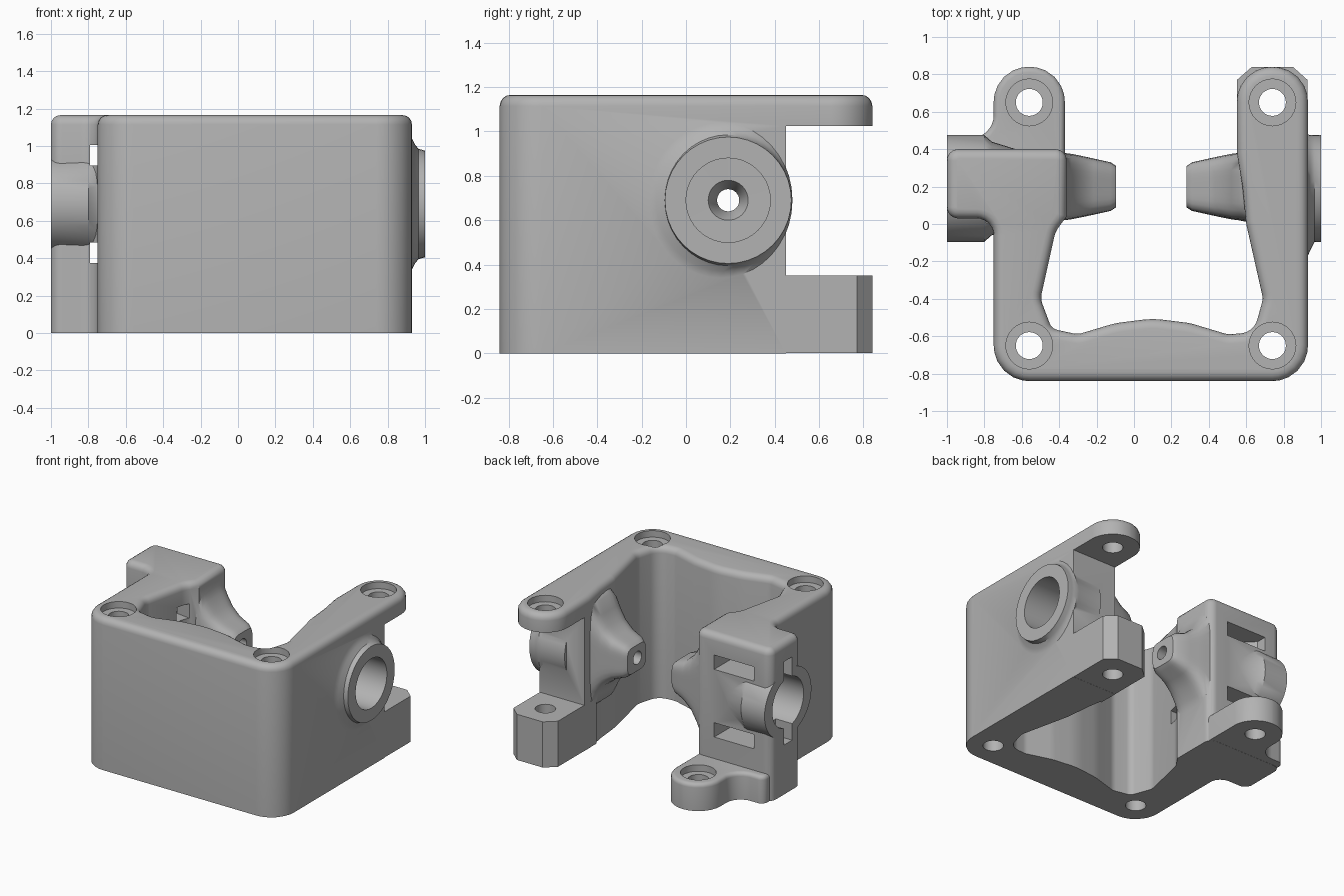
import bpy, bmesh, math
from mathutils import Vector, Matrix

if "Cube" in bpy.data.objects:
    bpy.data.objects.remove(bpy.data.objects["Cube"], do_unlink=True)

grey = bpy.data.materials.new("matte_grey")
grey.use_nodes = True
colour = (0.45, 0.45, 0.45, 1)
grey.diffuse_color = colour
grey.node_tree.nodes["Principled BSDF"].inputs["Base Color"].default_value = colour

AXIS_Y, AXIS_Z, TOP = 0.19, 0.69, 1.165


def finish(bm, name):
    bmesh.ops.recalc_face_normals(bm, faces=bm.faces)
    mesh = bpy.data.meshes.new(name)
    bm.to_mesh(mesh)
    bm.free()
    mesh.materials.append(grey)
    ob = bpy.data.objects.new(name, mesh)
    bpy.context.collection.objects.link(ob)
    return ob


def rounded(corners, steps=6):
    """Fillet each (x, y, radius) corner of an outline."""
    out = []
    for i, (x, y, r) in enumerate(corners):
        p = Vector((x, y))
        a = Vector(corners[i - 1][:2]) - p
        b = Vector(corners[(i + 1) % len(corners)][:2]) - p
        if r == 0:
            out.append(p)
            continue
        half = a.angle(b) / 2
        d = r / math.tan(half)
        a, b = p + a.normalized() * d, p + b.normalized() * d
        mid = p + ((a + b) / 2 - p).normalized() * (r / math.sin(half))
        u, v = a - mid, b - mid
        for k in range(steps + 1):
            t = k / steps
            w = u * (1 - t) + v * t
            out.append(mid + w.normalized() * r)
    return out


def prism(name, corners, z0, z1, bevel=0):
    """Extrude an outline upwards, optionally rounding its top rim."""
    bm = bmesh.new()
    base = bm.faces.new([bm.verts.new((p.x, p.y, z0)) for p in rounded(corners)])
    ext = bmesh.ops.extrude_face_region(bm, geom=[base], use_keep_orig=True)["geom"]
    top = [v for v in ext if isinstance(v, bmesh.types.BMVert)]
    bmesh.ops.translate(bm, verts=top, vec=(0, 0, z1 - z0))
    if bevel:
        bm.normal_update()
        rim = [e for e in bm.edges if all(abs(v.co.z - z1) < 1e-5 for v in e.verts)]
        bmesh.ops.bevel(bm, geom=rim, offset=bevel, segments=4, profile=0.5,
                        affect='EDGES', clamp_overlap=True)
    return finish(bm, name)


def loft(name, sections, power=2, n=40):
    """Join superellipse sections (x, centre y, half y, half z) along x."""
    bm = bmesh.new()
    rings = []
    for x, cy, hy, hz in sections:
        ring = []
        for k in range(n):
            a = math.tau * k / n
            c, s = math.cos(a), math.sin(a)
            q = (abs(c) ** power + abs(s) ** power) ** (-1 / power)
            ring.append(bm.verts.new((x, cy + hy * c * q, AXIS_Z + hz * s * q)))
        rings.append(ring)
    for r0, r1 in zip(rings, rings[1:]):
        for k in range(n):
            bm.faces.new((r0[k], r0[(k + 1) % n], r1[(k + 1) % n], r1[k]))
    bm.faces.new(rings[0])
    bm.faces.new(rings[-1])
    return finish(bm, name)


def box(name, lo, hi):
    return prism(name, [(lo[0], lo[1], 0), (hi[0], lo[1], 0),
                        (hi[0], hi[1], 0), (lo[0], hi[1], 0)], lo[2], hi[2])


def drum(name, x, y, z0, z1, r):
    bm = bmesh.new()
    bmesh.ops.create_cone(bm, cap_ends=True, segments=32, radius1=r, radius2=r,
                          depth=z1 - z0, matrix=Matrix.Translation((x, y, (z0 + z1) / 2)))
    return finish(bm, name)


def combine(target, tool, operation):
    mod = target.modifiers.new(tool.name, 'BOOLEAN')
    mod.object, mod.operation, mod.solver = tool, operation, 'EXACT'
    bpy.context.view_layer.objects.active = target
    bpy.ops.object.modifier_apply(modifier=mod.name)
    bpy.data.objects.remove(tool, do_unlink=True)


# U-shaped body with the long left arm and the right clamp block
body = prism("bracket_body", [
    (-0.75, -0.84, 0.19), (0.93, -0.84, 0.19), (0.93, 0.84, 0.185), (0.55, 0.84, 0.185),
    (0.55, 0.38, 0), (0.58, 0.2, 0), (0.6, 0, 0.2), (0.69, -0.4, 0.1), (0.64, -0.58, 0.1),
    (0.5, -0.59, 0.1), (0.3, -0.53, 0.3), (0.1, -0.505, 0.5), (-0.1, -0.53, 0.5),
    (-0.3, -0.59, 0.1), (-0.44, -0.56, 0.06), (-0.5, -0.4, 0.1), (-0.42, -0.04, 0.15),
    (-0.36, 0.04, 0), (-0.36, 0.4, 0.06), (-1, 0.4, 0.06), (-1, 0.03, 0.06),
    (-0.75, 0.03, 0.09)], 0, TOP, 0.05)

# Open the back of the left arm below its top ear
combine(body, box("ear_gap", (0.3, 0.45, -0.1), (1.1, 1, 1.025)), 'DIFFERENCE')

# Chamfered lower foot, and the low rounded tab behind the clamp block
combine(body, prism("left_foot", [
    (0.55, 0.3, 0), (0.928, 0.3, 0), (0.928, 0.77, 0), (0.85, 0.84, 0),
    (0.63, 0.84, 0), (0.55, 0.77, 0)], 0.001, 0.352), 'UNION')
combine(body, prism("right_tab", [
    (-0.37, 0.3, 0), (-0.37, 0.84, 0.185), (-0.75, 0.84, 0.185), (-0.75, 0.46, 0.12),
    (-0.98, 0.46, 0.05), (-0.98, 0.3, 0)], 0.001, 0.21, 0.03), 'UNION')

# Round bosses around the bores
combine(body, loft("left_boss", [
    (0.7, AXIS_Y, 0.285, 0.285), (0.9, AXIS_Y, 0.285, 0.285), (0.925, 0.15, 0.33, 0.36),
    (0.945, 0.17, 0.305, 0.32), (0.965, AXIS_Y, 0.286, 0.295),
    (1, AXIS_Y, 0.285, 0.285)]), 'UNION')
combine(body, loft("right_boss", [
    (-1, AXIS_Y, 0.285, 0.26), (-0.8, AXIS_Y, 0.285, 0.27), (-0.76, AXIS_Y, 0.25, 0.3),
    (-0.6, AXIS_Y, 0.2, 0.25)]), 'UNION')

# Flared noses that face each other across the opening
flare = [(0, 0.11, 0.1), (0.03, 0.13, 0.125), (0.12, 0.15, 0.16), (0.19, 0.165, 0.22),
         (0.24, 0.175, 0.3), (0.28, 0.18, 0.39), (0.33, 0.19, 0.43), (0.42, 0.19, 0.43)]
for side, tip, name in ((1, 0.28, "left_nose"), (-1, -0.095, "right_nose")):
    combine(body, loft(name, [(tip + side * d, 0.2, hy, hz) for d, hy, hz in flare],
                       power=5), 'UNION')

# Stepped bores with a narrow pin hole along the shared axis
for mouth, floor, neck, tip, name in ((1.05, 0.62, 0.54, 0.2, "left_bore"),
                                      (-1.05, -0.46, -0.38, 0, "right_bore")):
    combine(body, loft(name, [(x, AXIS_Y, r, r) for x, r in (
        (mouth, 0.19), (floor, 0.19), (floor + (neck - floor) * 0.02, 0.09),
        (neck, 0.05), (tip, 0.05))]), 'DIFFERENCE')

# Strap slots above and below the right bore, and the slit across its mouth
for z in (0.43, 0.95):
    combine(body, prism("strap_slot", [
        (-0.79, -0.12, 0), (-0.3, -0.12, 0), (-0.3, -0.03, 0), (-0.52, 0, 0),
        (-0.52, 0.6, 0), (-0.86, 0.6, 0), (-0.86, 0.32, 0), (-0.79, 0.26, 0)],
        z - 0.055, z + 0.055), 'DIFFERENCE')
combine(body, box("mouth_slit", (-1.1, 0.14, 0.38), (-0.86, 0.24, 1.02)), 'DIFFERENCE')

# Screw holes with counterbored heads
for x, y, top in ((-0.56, -0.65, TOP), (0.74, -0.65, TOP), (0.74, 0.65, TOP),
                  (-0.56, 0.65, 0.21)):
    combine(body, drum("screw_hole", x, y, -0.2, 1.3 if top == TOP else 0.3, 0.072), 'DIFFERENCE')
    combine(body, drum("screw_head", x, y, top - 0.05, top + 0.1, 0.125), 'DIFFERENCE')

# Smooth shading with crisp edges
bpy.ops.object.select_all(action='DESELECT')
body.select_set(True)
bpy.context.view_layer.objects.active = body
bpy.ops.object.shade_smooth_by_angle(angle=math.radians(32))
